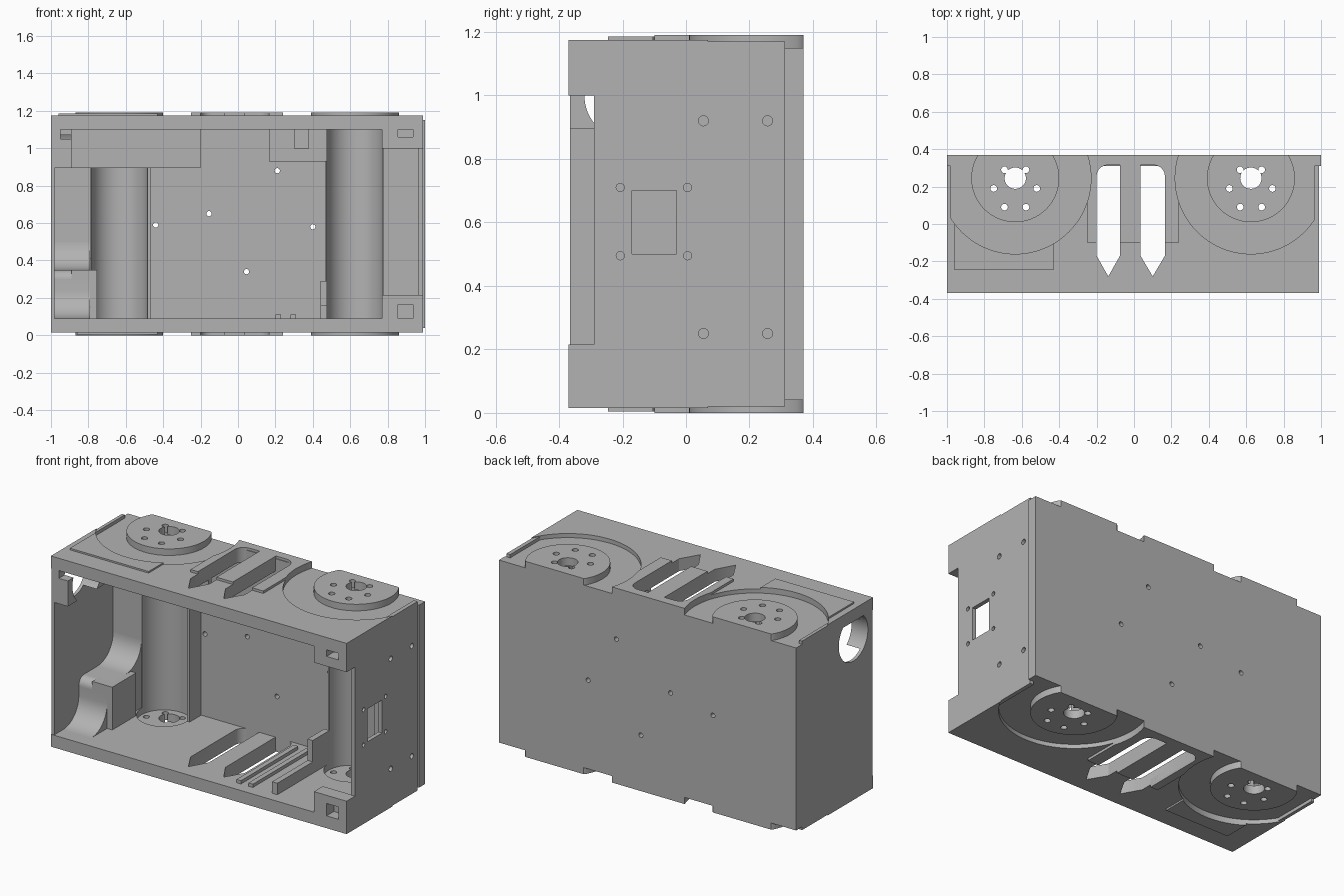
import bpy, bmesh, math
from mathutils import Vector

old = bpy.data.objects.get("Cube")
if old:
    bpy.data.objects.remove(old)

grey = bpy.data.materials.new("plain grey")
grey.use_nodes = True
grey.diffuse_color = (0.45, 0.45, 0.45, 1)
grey.node_tree.nodes["Principled BSDF"].inputs["Base Color"].default_value = (0.45, 0.45, 0.45, 1)

TOP = 1.19
LEFT, RIGHT = -0.635, 0.625      # drum axes
DRUM_Y = 0.245


def prism(name, points, lo, hi, axis="z"):
    """Extrude a 2D outline along an axis."""
    place = {"x": lambda p, h: (h, p[0], p[1]),
             "y": lambda p, h: (p[0], h, p[1]),
             "z": lambda p, h: (p[0], p[1], h)}[axis]
    bm = bmesh.new()
    a = [bm.verts.new(place(p, lo)) for p in points]
    b = [bm.verts.new(place(p, hi)) for p in points]
    bm.faces.new(a)
    bm.faces.new(b)
    for i in range(len(a)):
        j = (i + 1) % len(a)
        bm.faces.new((a[i], a[j], b[j], b[i]))
    bmesh.ops.recalc_face_normals(bm, faces=bm.faces)
    mesh = bpy.data.meshes.new(name)
    bm.to_mesh(mesh)
    bm.free()
    mesh.materials.append(grey)
    obj = bpy.data.objects.new(name, mesh)
    bpy.context.collection.objects.link(obj)
    return obj


def box(name, x0, x1, y0, y1, z0, z1):
    return prism(name, [(x0, y0), (x1, y0), (x1, y1), (x0, y1)], z0, z1)


def ring(cx, cy, r, n=64, limit=9):
    pts = []
    for i in range(n):
        t = math.tau * i / n
        pts.append((cx + r * math.cos(t), min(limit, cy + r * math.sin(t))))
    return pts


def arc(cx, cy, r, start, end, n=10):
    return [(cx + r * math.cos(math.radians(start + (end - start) * i / n)),
             cy + r * math.sin(math.radians(start + (end - start) * i / n))) for i in range(n + 1)]


def cut(obj, cutters):
    for c in cutters:
        mod = obj.modifiers.new("cut", "BOOLEAN")
        mod.object = c
        mod.operation = "DIFFERENCE"
        mod.solver = "EXACT"


cutters = []


def cutter(*args):
    c = prism("cutter", *args)
    c.hide_render = True
    cutters.append(c)
    return c


# Shared cutters: drum recesses, shaft and screw holes, motor bores, slots
recesses, holes, bores = [], [], []
for cx in (LEFT, RIGHT):
    for lo, hi in ((-0.1, 0.04), (TOP - 0.04, TOP + 0.1)):
        recesses.append(cutter(ring(cx, DRUM_Y, 0.405, 96), lo, hi))
    holes.append(cutter(ring(cx, DRUM_Y, 0.057, 40), -0.1, 1.3))
    for k in range(6):
        t = math.radians(60 * k)
        holes.append(cutter(ring(cx + 0.115 * math.cos(t), 0.19 + 0.115 * math.sin(t), 0.018, 16), -0.1, 1.3))
    bores.append(cutter(ring(cx, 0.195, 0.151), 0.05, TOP - 0.05))

slots = []
for x0, x1, side in ((-0.2, -0.075, -1), (0.035, 0.165, 1)):
    mid = (x0 + x1) / 2
    if side < 0:
        back = [(x1, 0.315)] + arc(x0 + 0.06, 0.255, 0.06, 90, 180)
    else:
        back = arc(x1 - 0.06, 0.255, 0.06, 0, 90) + [(x0, 0.315)]
    outline = [(x0, -0.17), (mid, -0.28), (x1, -0.17)] + back
    slots.append(cutter(outline, -0.1, 1.3))

# Top and bottom plates with drum discs and thin pads
parts = []
for name, flip in (("bottom", False), ("top", True)):
    def span(lo, hi):
        return (TOP - hi, TOP - lo) if flip else (lo, hi)
    plate = box(name + "_plate", -1, 0.99, -0.37, 0.312, *span(0.015, 0.09))
    cut(plate, recesses + holes + bores + slots)
    pad = box(name + "_centre_pad", -0.25, 0.24, -0.1, 0.37, *span(0, 0.05))
    cut(pad, recesses + slots)
    x0, x1 = (-0.96, -0.43) if flip else (-0.86, -0.43)
    side = box(name + "_side_pad", x0, x1, -0.245, 0.05, *span(0.005, 0.03))
    cut(side, recesses + holes)
    parts += [plate, pad, side]
    for label, cx in (("left", LEFT), ("right", RIGHT)):
        disc = prism(f"{name}_{label}_disc", ring(cx, DRUM_Y, 0.235, 96, 0.37), *span(0, 0.085))
        cut(disc, holes + bores)
        parts.append(disc)

# Back plate with cable holes
back = box("back_plate", -1, 1, 0.31, 0.37, 0.015, TOP - 0.015)
small = [cutter(ring(x, z, 0.014, 16), 0.2, 0.5, "y") for x, z in
         ((-0.44, 0.59), (-0.155, 0.65), (0.4, 0.58), (0.21, 0.88), (0.045, 0.34))]
cut(back, recesses + bores + small)
parts.append(back)

# Motor cradles standing against the back plate
for name, x0, x1, bore in (("left_cradle", -0.985, -0.465, bores[0]), ("right_cradle", 0.465, 0.97, bores[1])):
    cradle = box(name, x0, x1, 0.2, 0.312, 0.08, TOP - 0.08)
    cut(cradle, [bore])
    parts.append(cradle)

# Side wall with square window and screw holes
wall = box("window_wall", 0.965, 0.99, -0.29, 0.312, 0.02, 1.17)
window = cutter([(-0.17, 0.5), (-0.03, 0.5), (-0.03, 0.7), (-0.17, 0.7)], 0.9, 1.1, "x")
screws = [cutter(ring(y, z, 0.013, 16), 0.9, 1.1, "x") for y in (-0.207, 0.005) for z in (0.495, 0.71)]
screws += [cutter(ring(y, z, 0.016, 16), 0.9, 1.1, "x") for y in (0.055, 0.257) for z in (0.25, 0.92)]
cut(wall, [window] + screws)
parts.append(wall)

# Corner tabs with square pockets
for name, z0, z1, zc in (("lower_tab", 0.02, 0.215, 0.125), ("upper_tab", 1.0, 1.17, 1.1)):
    tab = box(name, 0.77, 0.99, -0.37, -0.285, z0, z1)
    cut(tab, [cutter([(0.855, zc - 0.04), (0.935, zc - 0.04), (0.935, zc + 0.04), (0.855, zc + 0.04)],
                     -0.5, -0.3, "y")])
    parts.append(tab)

# Plain side wall and its bored corner block
port = cutter(ring(-0.18, 1.0, 0.14), -1.2, -0.8, "x")
pocket = cutter([(-0.95, 1.05), (-0.87, 1.05), (-0.87, 1.12), (-0.95, 1.12)], -0.5, -0.3, "y")
wall = box("port_wall", -1, -0.98, -0.365, 0.312, 0.02, 1.17)
cut(wall, [port])
block = box("port_block", -0.985, -0.89, -0.365, 0.0, 0.895, 1.12)
cut(block, [port, pocket])
parts += [wall, block]

# Curved duct beside the left cradle, with its step
duct = [(0.32, 0.05), (-0.32, 0.05), (-0.32, 0.09)] + arc(-0.28, 0.24, 0.15, -90, 0) + \
       [(-0.13, 0.3)] + arc(-0.08, 0.3, 0.05, 180, 90) + arc(0.05, 0.5, 0.15, -90, 0) + [(0.2, 1.1), (0.32, 1.1)]
parts.append(prism("duct", duct, -0.985, -0.79, "x"))
parts.append(box("duct_step", -0.89, -0.755, -0.13, 0.1, 0.08, 0.35))

# Hanging ceiling blocks
parts.append(box("ceiling_block_left", -0.89, -0.2, 0.0, 0.03, 0.895, 1.11))
parts.append(box("ceiling_block_right", 0.165, 0.475, 0.1, 0.13, 0.93, 1.11))
parts.append(box("ceiling_stop", 0.3, 0.38, 0.02, 0.08, 1.0, 1.11))

# Stepped rib and rails on the floor
rib = [(-0.3, 0.08), (0.2, 0.08), (0.2, 0.29), (0.04, 0.29), (0.04, 0.16), (-0.3, 0.16)]
parts.append(prism("floor_rib", rib, 0.44, 0.475, "x"))
for x in (0.2, 0.28):
    parts.append(box("floor_rail", x, x + 0.03, -0.3, 0.25, 0.08, 0.11))

# Bake the cuts, drop the helpers and smooth the round surfaces
bpy.context.view_layer.update()
graph = bpy.context.evaluated_depsgraph_get()
baked = [bpy.data.meshes.new_from_object(p.evaluated_get(graph)) for p in parts]
for p, mesh in zip(parts, baked):
    p.modifiers.clear()
    p.data = mesh
for c in cutters:
    bpy.data.objects.remove(c)
bpy.ops.object.select_all(action="DESELECT")
for p in parts:
    p.select_set(True)
bpy.context.view_layer.objects.active = parts[0]
bpy.ops.object.shade_smooth_by_angle(angle=math.radians(30))
